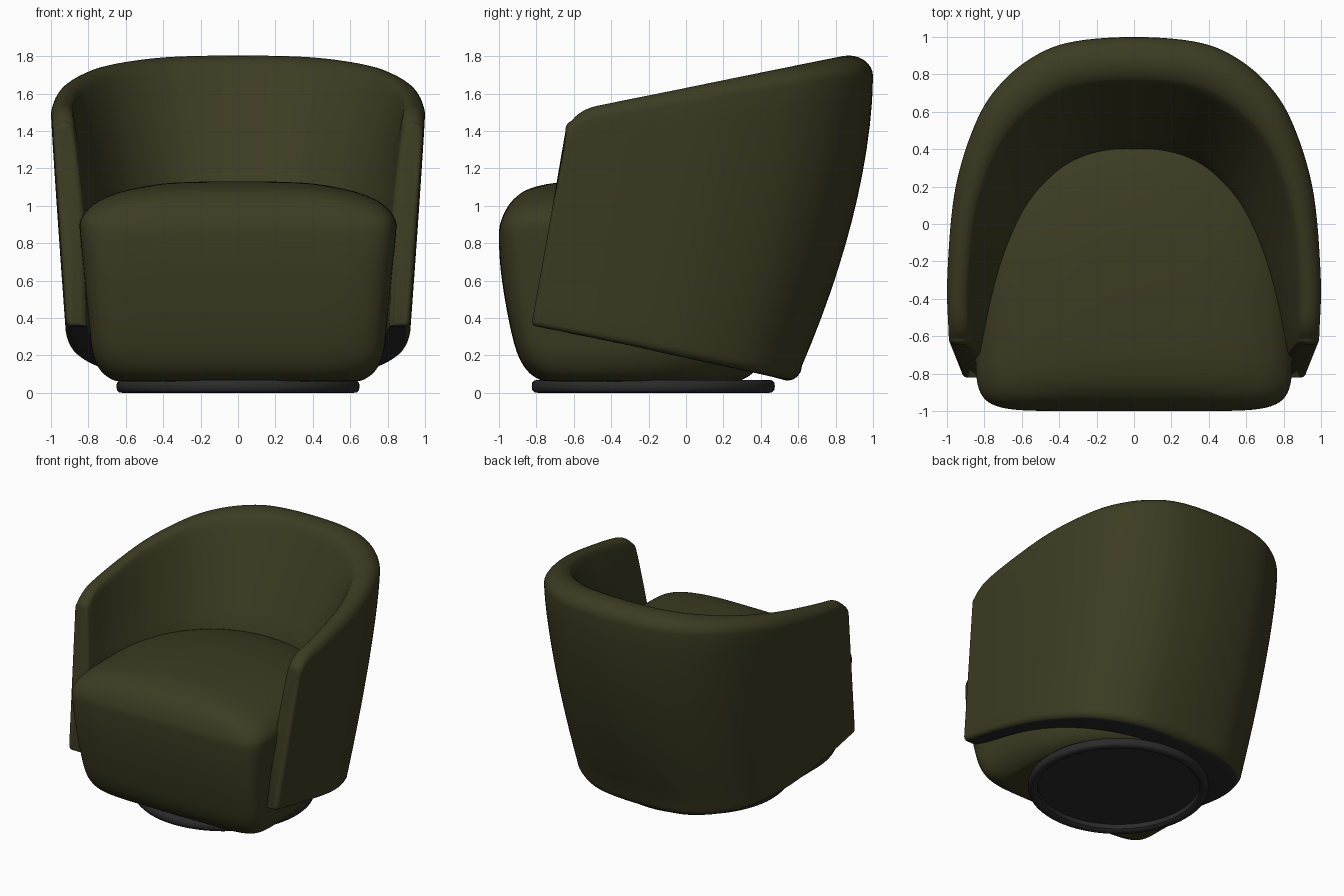
import bpy, bmesh, math
from mathutils import Vector

if "Cube" in bpy.data.objects:
    bpy.data.objects.remove(bpy.data.objects["Cube"])


def material(name, rgb):
    m = bpy.data.materials.new(name)
    m.diffuse_color = (*rgb, 1)
    m.use_nodes = True
    m.node_tree.nodes["Principled BSDF"].inputs["Base Color"].default_value = m.diffuse_color
    return m


OLIVE = material("olive fabric", (0.046, 0.044, 0.016))
DARK = material("dark trim", (0.024, 0.024, 0.026))


def spline(pts, t, mirror_end=False):
    """Catmull-Rom through tuples, t in 0..1."""
    p = [Vector(q) for q in pts]
    last = p[-2].copy() if mirror_end else 2 * p[-1] - p[-2]
    if mirror_end:
        last[0] = -last[0]
    p = [2 * p[0] - p[1]] + p + [last]
    n = len(pts) - 1
    i = min(int(t * n), n - 1)
    f = t * n - i
    a, b, c, d = p[i:i + 4]
    return 0.5 * (2 * b + (c - a) * f + (2 * a - 5 * b + 4 * c - d) * f * f
                  + (3 * b - a - 3 * c + d) * f ** 3)


def loft(name, rings, mats, dark_segments=(), angle=45):
    """Join closed rings of equal length and cap both ends."""
    bm = bmesh.new()
    vr = [[bm.verts.new(p) for p in r] for r in rings]
    n = len(rings[0])
    for a, b in zip(vr, vr[1:]):
        for j in range(n):
            k = (j + 1) % n
            f = bm.faces.new((a[j], a[k], b[k], b[j]))
            f.material_index = 1 if j in dark_segments else 0
    bm.faces.new(vr[0])
    bm.faces.new(vr[-1])
    bmesh.ops.recalc_face_normals(bm, faces=bm.faces)
    me = bpy.data.meshes.new(name)
    bm.to_mesh(me)
    bm.free()
    for m in mats:
        me.materials.append(m)
    ob = bpy.data.objects.new(name, me)
    bpy.context.collection.objects.link(ob)
    bpy.ops.object.select_all(action='DESELECT')
    ob.select_set(True)
    bpy.context.view_layer.objects.active = ob
    bpy.ops.object.shade_smooth_by_angle(angle=math.radians(angle))
    return ob


def plan(front, a, cy, b, e):
    """Half plan curve: arm front point, then a superellipse to centre back."""
    pts = [front]
    for deg in (4, 20, 38, 52, 66, 78, 90):
        th = math.radians(deg)
        pts.append((a * max(math.cos(th), 0) ** (2 / e) if deg < 90 else 0.0,
                    cy + b * math.sin(th) ** (2 / e)))
    return pts


# Wraparound back: half plan curves from arm front to centre back
OUT_TOP = plan((.99, -.615), 1.0, -.5, 1.5, 2.75)
IN_TOP = plan((.87, -.615), .875, -.5, 1.24, 2.6)
OUT_LOW = plan((.92, -.79), .92, -.6, 1.22, 2.75)
IN_SEAT = [(.82, -.68), (.765, -.45), (.68, -.18), (.575, .06), (.46, .215), (.33, .325),
           (.17, .385), (0, .40)]
IN_LOW = [(.81, -.79), (.74, -.4), (.66, -.15), (.55, .02), (.44, .14), (.32, .21),
          (.17, .265), (0, .28)]


def floor_z(y):
    return 0.36 - 0.205 * (y + 0.82)


def section(t):
    o, i, s, b, c = (spline(q, t, True) for q in (OUT_TOP, IN_TOP, IN_SEAT, OUT_LOW, IN_LOW))
    mid = (o + i) / 2
    peak = 1.53 + 0.2 * (mid.y + 0.5)
    if t < 0.07:                       # rounded top corner of the arm front
        peak -= 0.10 * (1 - math.sqrt(1 - (0.9 * (1 - t / 0.07)) ** 2))
    h = 0.06 + 0.05 * t
    zs = peak - h
    d = (c - b).normalized()
    r = 0.03 + 0.05 * t                # rounding of the lower edge
    zb = floor_z(b.y)
    pts = []

    def add(p, z):
        pts.append(Vector((p.x, p.y, z)))

    add(c, floor_z(c.y))
    for k in range(4):
        a = math.radians(22.5 * k)
        add(b + d * r * (1 - math.sin(a)), zb + r * (1 - math.cos(a)))
    z0 = zb + r
    for k in range(12):                # outer wall
        f = k / 12
        add(b.lerp(o, 1 - (1 - f) ** (1 + 0.75 * t)), z0 + (zs - z0) * f)
    for k in range(12):                # rounded rim
        a = math.radians(145) * k / 11
        add(mid + (o - mid) * math.cos(a), zs + h * math.sin(a))
    p0 = mid + (o - mid) * math.cos(a)
    q0 = zs + h * math.sin(a)
    p1, q1 = i.lerp(s, 0.2), zs - 0.06 - 0.06 * t
    q2 = 0.95 + 0.07 * t
    for k in range(1, 9):              # inner wall flowing down to the seat
        f = k / 8
        w0, w1, w2 = (1 - f) ** 2, 2 * f * (1 - f), f * f
        add(p0 * w0 + p1 * w1 + s * w2, q0 * w0 + q1 * w1 + q2 * w2)
    return pts


N = 48
half = [section((k / N) ** 1.4) for k in range(N + 1)]
front = []                             # softened arm fronts
for a in (90, 70, 50, 30, 15):
    q, push = 1 - math.cos(math.radians(a)), 0.03 * math.sin(math.radians(a))
    ring = []
    for p in half[0]:
        xc = 0.868 + 0.062 * (p.z - 0.37) / 1.05
        ring.append(Vector((xc + (p.x - xc) * (1 - 0.5 * q), p.y - push,
                            0.9 + (p.z - 0.9) * (1 - (0.09 if p.z > 0.9 else 0.03) * q))))
    front.append(ring)
half = front + half
other = [[Vector((-p.x, p.y, p.z)) for p in r] for r in half[:-1]]
loft("wraparound_back", half + other[::-1], [OLIVE, DARK], (0, 1))

# Seat block: z, half width, front y, back y, corner exponent
SEAT = [(.062, .62, -.72, .25, 5), (.070, .67, -.78, .30, 6), (.12, .735, -.85, .37, 7),
        (.22, .78, -.905, .42, 7.5), (.40, .80, -.95, .48, 8), (.65, .825, -.99, .53, 8),
        (.85, .845, -1.0, .55, 8), (.93, .84, -.985, .53, 7.5), (1.0, .785, -.95, .45, 6.5),
        (1.05, .70, -.905, .33, 5), (1.09, .57, -.84, .16, 4), (1.12, .39, -.72, -.05, 3),
        (1.13, .18, -.55, -.28, 2.5)]
rings = []
for k in range(61):
    z, w, yf, yb, e = spline(SEAT, k / 60)
    ring = []
    for j in range(96):
        a = 2 * math.pi * j / 96
        ca, sa = math.cos(a), math.sin(a)
        ex, ry = (e, -.45 - yf) if sa < 0 else (2.2, yb + .45)
        ring.append((w * math.copysign(abs(ca) ** (2 / ex), ca),
                     -.45 + ry * math.copysign(abs(sa) ** (2 / ex), sa), z))
    rings.append(ring)
loft("seat", rings, [OLIVE])

# Swivel base: rimmed disc, hollow below
BASE = [(.02, .05), (.58, .05), (.582, .015), (.597, .002), (.615, 0), (.635, .003), (.647, .015),
        (.65, .035), (.647, .055), (.635, .067), (.615, .07), (.02, .07)]
loft("swivel_base",
     [[(r * math.cos(math.tau * j / 64), -.175 + r * math.sin(math.tau * j / 64), z)
       for j in range(64)] for r, z in BASE], [DARK])
